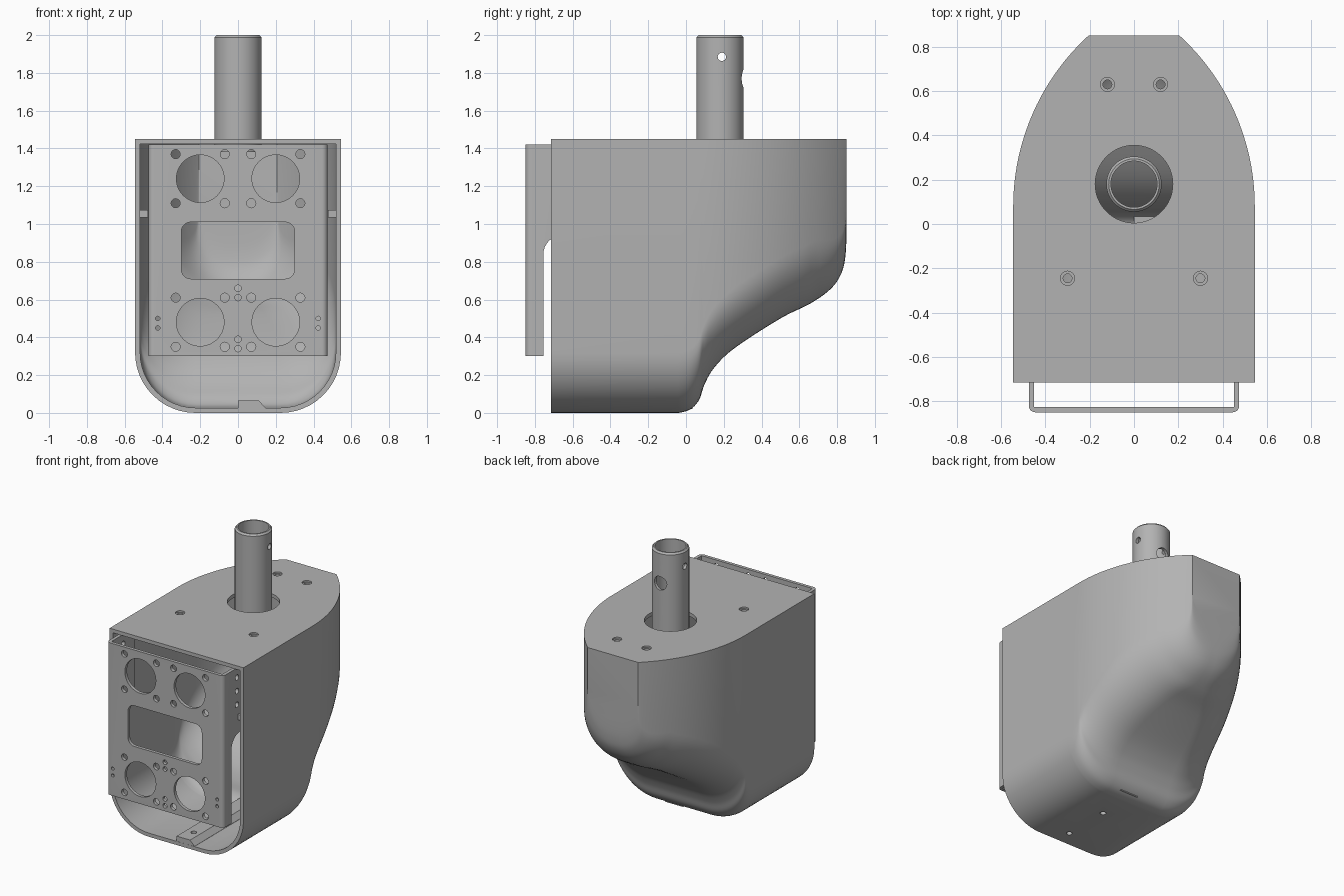
import bpy, bmesh, math
from mathutils import Vector, Matrix

if "Cube" in bpy.data.objects:
    bpy.data.objects.remove(bpy.data.objects["Cube"], do_unlink=True)

grey = bpy.data.materials.new("plain grey")
grey.use_nodes = True
colour = (0.45, 0.45, 0.45, 1)
grey.diffuse_color = colour
grey.node_tree.nodes["Principled BSDF"].inputs["Base Color"].default_value = colour


def make(name, bm):
    bmesh.ops.recalc_face_normals(bm, faces=bm.faces)
    mesh = bpy.data.meshes.new(name)
    bm.to_mesh(mesh)
    bm.free()
    mesh.materials.append(grey)
    obj = bpy.data.objects.new(name, mesh)
    bpy.context.collection.objects.link(obj)
    return obj


def prism(bm, outline, place, depth):
    """Extrude a 2D outline; place(a, b, d) maps it into space."""
    rings = [[bm.verts.new(place(a, b, d)) for a, b in outline] for d in depth]
    n = len(outline)
    for i in range(n):
        j = (i + 1) % n
        bm.faces.new((rings[0][i], rings[0][j], rings[1][j], rings[1][i]))
    bm.faces.new(rings[0])
    bm.faces.new(rings[1])


def drill(bm, centre, axis, radius, depth, sides=32):
    turn = Vector((0, 0, 1)).rotation_difference(Vector(axis)).to_matrix().to_4x4()
    bmesh.ops.create_cone(bm, cap_ends=True, segments=sides, radius1=radius, radius2=radius,
                          depth=depth, matrix=Matrix.Translation(centre) @ turn)


def cut(obj, bm):
    cutter = make("cutter", bm)
    cutter.hide_render = True
    mod = obj.modifiers.new("holes", 'BOOLEAN')
    mod.operation = 'DIFFERENCE'
    mod.solver = 'EXACT'
    mod.use_self = True
    mod.object = cutter
    dg = bpy.context.evaluated_depsgraph_get()
    mesh = bpy.data.meshes.new_from_object(obj.evaluated_get(dg))
    obj.modifiers.clear()
    obj.data = mesh
    bpy.data.objects.remove(cutter, do_unlink=True)


def smooth(obj, angle=30):
    bpy.ops.object.select_all(action='DESELECT')
    obj.select_set(True)
    bpy.context.view_layer.objects.active = obj
    bpy.ops.object.shade_smooth_by_angle(angle=math.radians(angle))


# Housing: U-shaped sections lofted along the keel curve
FRONT, TOP, WALL = -0.715, 1.45, 0.027
keel = [(-0.04, 0), (0.025, 0.02), (0.07, 0.07), (0.098, 0.15), (0.15, 0.24), (0.26, 0.345),
        (0.5, 0.5), (0.66, 0.58), (0.77, 0.66), (0.825, 0.745), (0.845, 0.84), (0.85, 0.97)]
keel = [Vector(p) for p in keel]


def smooth_path(pts, steps=5):
    pts = [Vector((-0.1, 0))] + pts + [pts[-1] + Vector((0, 0.1))]
    out = []
    for a, b, c, d in zip(pts, pts[1:], pts[2:], pts[3:]):
        for k in range(steps):
            t = k / steps
            out.append(0.5 * (2 * b + (c - a) * t + (2 * a - 5 * b + 4 * c - d) * t * t
                              + (3 * b - a - 3 * c + d) * t ** 3))
    return out + [pts[-2]]


path = [Vector((FRONT, 0))] + smooth_path(keel)


def half_width(y):
    return 0.545 - (1.043 - math.sqrt(1.043 ** 2 - max(0, y - 0.08) ** 2))


def section(bm, y, z, inset):
    full = half_width(y)
    w = full - inset
    r = min(0.32, 0.9 * full) - inset
    pts = [(w, TOP - inset)]
    for k in range(13):
        a = math.pi / 2 * k / 12
        pts.append((w - r + r * math.cos(a), z + r - r * math.sin(a)))
    pts += [(-x, h) for x, h in reversed(pts)]
    return [bm.verts.new((x, y, h)) for x, h in pts]


bm = bmesh.new()
shells = []
for inset in (0, WALL):
    rings = []
    for i, p in enumerate(path):
        t = (path[min(i + 1, len(path) - 1)] - path[max(i - 1, 0)]).normalized()
        if i < 2:
            t = Vector((1, 0))
        rings.append(section(bm, p.x - t.y * inset, p.y + t.x * inset, inset))
    shells.append(rings)
    bm.faces.new(rings[-1])
strips = [pair for s in shells for pair in zip(s, s[1:])] + [(shells[0][0], shells[1][0])]
for a, b in strips:
    for i in range(len(a)):
        j = (i + 1) % len(a)
        bm.faces.new((a[i], a[j], b[j], b[i]))
housing = make("housing", bm)

# Shaft opening, countersunk screw holes and floor holes
bm = bmesh.new()
drill(bm, (0, 0.18, TOP), (0, 0, 1), 0.175, 0.2, 64)
for x, y in ((0.12, 0.63), (0.3, -0.245)):
    for s in (-1, 1):
        drill(bm, (s * x, y, TOP), (0, 0, 1), 0.02, 0.2, 20)
        drill(bm, (s * x, y, TOP), (0, 0, 1), 0.032, 0.024, 20)
cut(housing, bm)
floor_holes = [(0.06, -0.6, 0), (0.06, -0.25, 0)]
bm = bmesh.new()
for c in floor_holes:
    drill(bm, c, (0, 0, 1), 0.02, 0.3, 20)
cut(housing, bm)
smooth(housing)

# Floor rib with one sloped side
bm = bmesh.new()
prism(bm, [(0, 0.02), (0, 0.065), (0.11, 0.065), (0.145, 0.028), (0.145, 0.02)],
      lambda a, b, d: (a, d, b), (FRONT + 0.001, 0.035))
rib = make("floor_rib", bm)
bm = bmesh.new()
for c in floor_holes:
    drill(bm, c, (0, 0, 1), 0.02, 0.3, 20)
cut(rib, bm)

# Side rails between housing and bracket
for side, s in (("left", 1), ("right", -1)):
    bm = bmesh.new()
    prism(bm, [(0.476, 1.035), (0.522, 1.035), (0.522, 1.075), (0.476, 1.075)],
          lambda a, b, d: (s * a, d, b), (-0.68, -0.56))
    make(side + "_rail", bm)

# Front bracket: folded channel with stepped flanges
OUT, LOW, HIGH, NOSE, THICK = 0.475, 0.3, 1.42, -0.85, 0.024
bm = bmesh.new()
r = 0.03
half = [(OUT - r + r * math.sin(a), NOSE + r - r * math.cos(a))
        for a in (math.pi / 2 * k / 6 for k in range(7))] + [(OUT, -0.56)]
inner = [(OUT - THICK, -0.56), (OUT - THICK, NOSE + THICK)]
right = half + inner
channel = right + [(-x, y) for x, y in reversed(right)]
prism(bm, channel, lambda a, b, d: (a, b, d), (LOW, HIGH))
bracket = make("front_bracket", bm)

bm = bmesh.new()
step = [(-0.755, LOW - 0.1), (-0.755, 0.84)]
step += [(-0.655 - 0.1 * math.cos(a), 0.84 + 0.1 * math.sin(a))
         for a in (math.pi / 2 * k / 8 for k in range(1, 9))]
step += [(-0.4, 0.94), (-0.4, LOW - 0.1)]
prism(bm, step, lambda a, b, d: (d, a, b), (-0.7, 0.7))
cut(bracket, bm)

# Bracket face: round openings, rounded window and fixing holes
bm = bmesh.new()


def face_hole(x, z, radius, sides=20):
    drill(bm, (x, NOSE, z), (0, 1, 0), radius, 0.16, sides)


for s in (-1, 1):
    for z in (1.24, 0.48):
        face_hole(s * 0.2, z, 0.126, 48)
        for dx in (-0.13, 0.13):
            for dz in (-0.13, 0.13):
                face_hole(s * 0.2 + dx, z + dz, 0.024)
    for z in (0.45, 0.5):
        face_hole(s * 0.425, z, 0.012, 12)
for z in (0.34, 0.39, 0.61, 0.66):
    face_hole(0, z, 0.017, 16)
window = []
for q, (cx, cz) in enumerate(((0.25, 0.96), (-0.25, 0.96), (-0.25, 0.76), (0.25, 0.76))):
    for k in range(7):
        a = math.pi / 2 * (q + k / 6)
        window.append((cx + 0.05 * math.cos(a), cz + 0.05 * math.sin(a)))
prism(bm, window, lambda a, b, d: (a, d, b), (-0.95, -0.79))
for z in (1.35, 1.25, 1.15):
    drill(bm, (0, -0.69, z), (1, 0, 0), 0.02, 1.2, 16)
cut(bracket, bm)
smooth(bracket)

# Hollow shaft with chamfered rim
bm = bmesh.new()
profile = [(0.104, 1.38), (0.125, 1.38), (0.125, 1.988), (0.114, 2.0), (0.104, 2.0)]
SIDES = 64
rings = [[bm.verts.new((q * math.cos(a), 0.18 + q * math.sin(a), z)) for q, z in profile]
         for a in (math.tau * k / SIDES for k in range(SIDES))]
for k, a in enumerate(rings):
    b = rings[(k + 1) % SIDES]
    for i in range(len(profile)):
        j = (i + 1) % len(profile)
        bm.faces.new((a[i], a[j], b[j], b[i]))
shaft = make("hollow_shaft", bm)
bm = bmesh.new()
drill(bm, (0, 0.19, 1.885), (1, 0, 0), 0.022, 0.4, 24)
cut(shaft, bm)
bm = bmesh.new()
drill(bm, (0, 0.3, 1.77), (0, 1, 0), 0.05, 0.16, 32)
cut(shaft, bm)
smooth(shaft)
